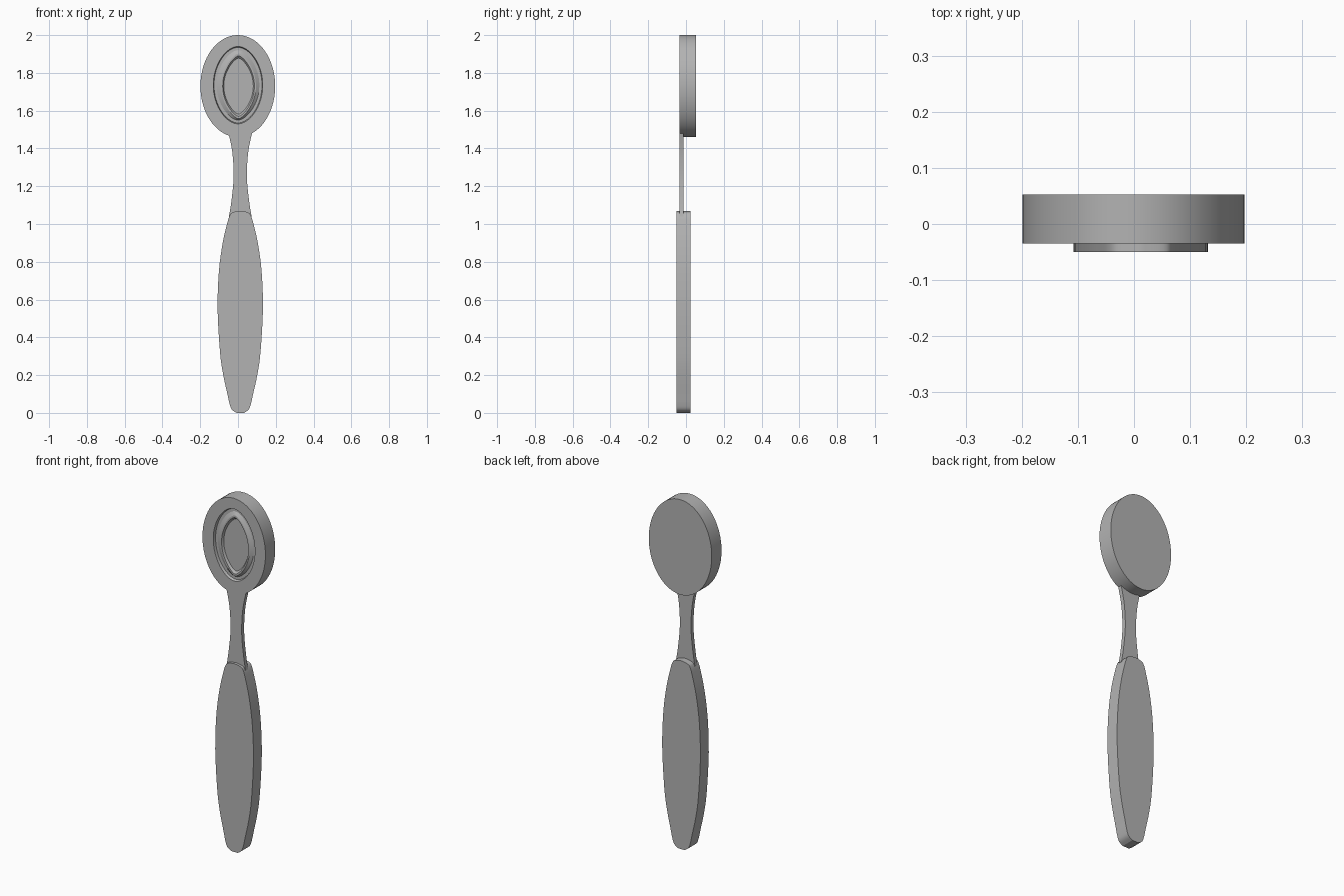
import bpy, bmesh, math

cube = bpy.data.objects.get("Cube")
if cube:
    bpy.data.objects.remove(cube)

grey = bpy.data.materials.new("plain_grey")
grey.use_nodes = True
grey.diffuse_color = (0.45, 0.45, 0.45, 1)
grey.node_tree.nodes["Principled BSDF"].inputs["Base Color"].default_value = grey.diffuse_color


def finish(name, bm):
    bmesh.ops.recalc_face_normals(bm, faces=bm.faces[:])
    mesh = bpy.data.meshes.new(name)
    bm.to_mesh(mesh)
    bm.free()
    mesh.materials.append(grey)
    obj = bpy.data.objects.new(name, mesh)
    bpy.context.collection.objects.link(obj)
    bpy.ops.object.select_all(action="DESELECT")
    obj.select_set(True)
    bpy.context.view_layer.objects.active = obj
    bpy.ops.object.shade_smooth_by_angle(angle=math.radians(25))
    return obj


def smooth(profile, steps=4):
    """Catmull-Rom curve through (half width, height) points."""
    pts = [profile[0]] + profile + [profile[-1]]
    out = []
    for a, b, c, d in zip(pts, pts[1:], pts[2:], pts[3:]):
        for s in range(steps):
            t = s / steps
            out.append([0.5 * (2 * q + (r - p) * t + (2 * p - 5 * q + 4 * r - s4) * t * t
                               + (3 * q - p - 3 * r + s4) * t ** 3)
                        for p, q, r, s4 in zip(a, b, c, d)])
    return out + [list(profile[-1])]


def slab(name, profile, cx, front, back):
    """Extrude a mirrored half outline from front to back."""
    half = smooth(profile)
    outline = half + [(-w, z) for w, z in reversed(half) if w > 1e-5]
    bm = bmesh.new()
    rings = [[bm.verts.new((cx + w, y, z)) for w, z in outline] for y in (front, back)]
    n = len(outline)
    for ring in rings:
        bm.faces.new(ring)
    for i in range(n):
        j = (i + 1) % n
        bm.faces.new((rings[0][i], rings[0][j], rings[1][j], rings[1][i]))
    return finish(name, bm)


def oval(rx, rz, cx, cz, pointed, n=64):
    """Oval loop; pointed blends an ellipse towards a lens."""
    pts = []
    for i in range(n):
        a = 2 * math.pi * i / n
        c, s = math.cos(a), math.sin(a)
        w = c * ((1 - pointed) + pointed * abs(c))
        pts.append((cx + rx * w, cz + rz * s))
    return pts


# Handle grip
slab("handle", [(0.02, 0.0), (0.045, 0.018), (0.057, 0.05), (0.068, 0.1), (0.09, 0.2),
                (0.107, 0.32), (0.12, 0.55), (0.113, 0.75), (0.093, 0.9), (0.07, 1.0),
                (0.056, 1.045), (0.04, 1.062), (0.0, 1.07)], 0.012, -0.05, 0.025)

# Thin waisted neck
slab("neck", [(0.06, 1.04), (0.047, 1.12), (0.035, 1.25), (0.042, 1.38), (0.062, 1.48)],
     0.012, -0.0345, -0.012)

# Head: nested loops from the back, round the rim, into the groove, ridge and floor
loops = [
    (0.198, 0.27, -0.001, 1.73, 0.0, 0.053),
    (0.198, 0.27, -0.001, 1.73, 0.0, -0.035),
    (0.131, 0.205, 0.0, 1.735, 0.15, -0.035),
    (0.127, 0.2, 0.0, 1.735, 0.15, -0.02),
    (0.113, 0.185, 0.0, 1.735, 0.3, -0.02),
    (0.092, 0.172, 0.003, 1.73, 0.5, -0.032),
    (0.084, 0.16, 0.003, 1.73, 0.5, -0.032),
    (0.078, 0.148, 0.003, 1.73, 0.5, -0.02),
]
bm = bmesh.new()
rings = [[bm.verts.new((x, y, z)) for x, z in oval(rx, rz, cx, cz, p)]
         for rx, rz, cx, cz, p, y in loops]
for a, b in zip(rings, rings[1:]):
    for i in range(len(a)):
        j = (i + 1) % len(a)
        bm.faces.new((a[i], a[j], b[j], b[i]))
bm.faces.new(rings[0])
bm.faces.new(rings[-1])
finish("head", bm)
